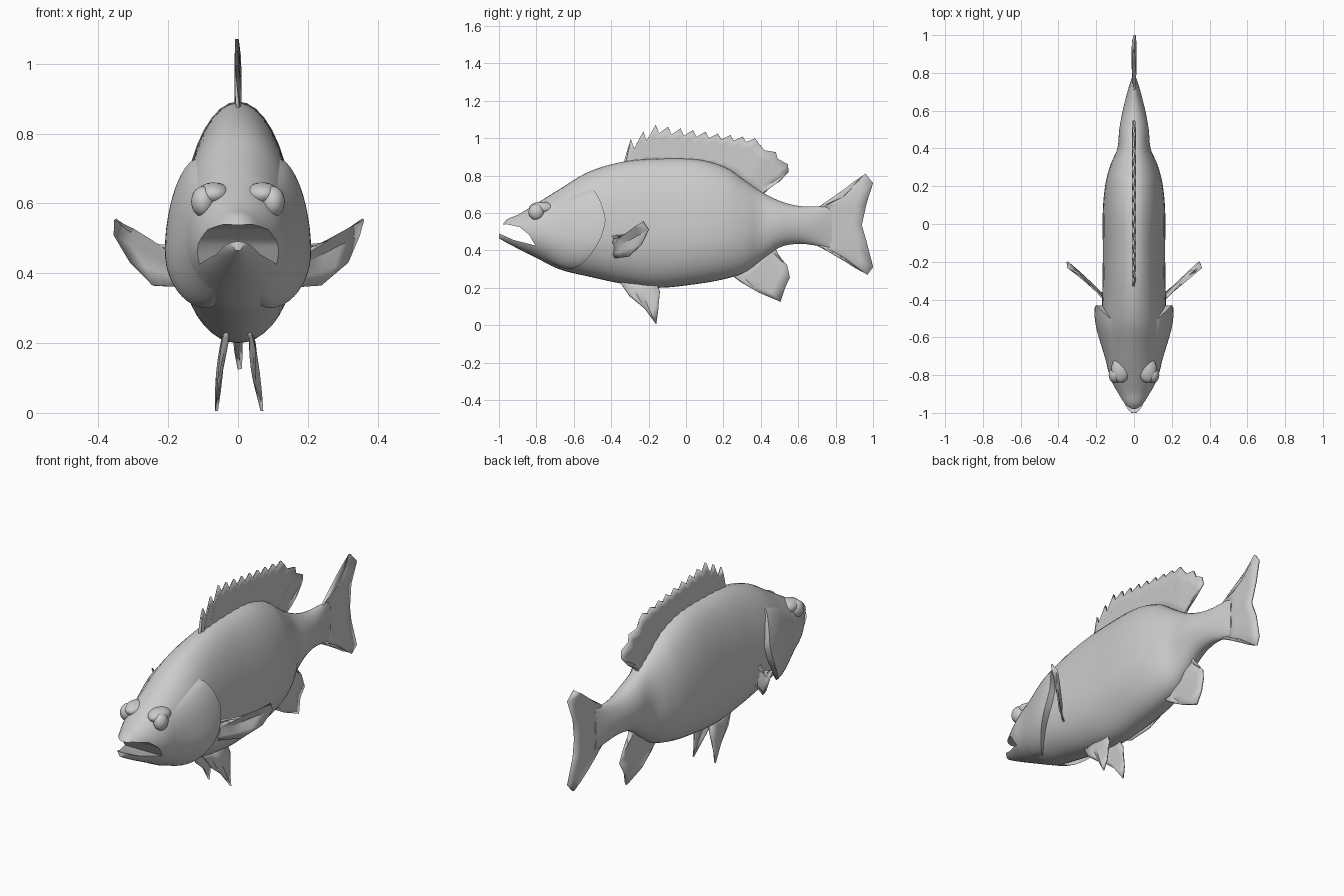
import bpy, bmesh, math
from mathutils import Vector

cube = bpy.data.objects.get("Cube")
if cube:
    bpy.data.objects.remove(cube, do_unlink=True)

grey = bpy.data.materials.new("plain grey")
grey.use_nodes = True
colour = (0.6, 0.6, 0.6, 1)
grey.diffuse_color = colour
grey.node_tree.nodes["Principled BSDF"].inputs["Base Color"].default_value = colour

# Body stations: y, top, bottom, half width, height share of the widest line
STATIONS = [
    (-1, .49, .465, .012, .5), (-.97, .555, .447, .045, .5),
    (-.9, .59, .41, .085, .5), (-.8, .65, .36, .13, .45),
    (-.68, .725, .3, .155, .42), (-.52, .82, .26, .17, .4),
    (-.33, .875, .22, .167, .38), (-.15, .89, .2, .165, .38),
    (.07, .885, .222, .165, .38), (.22, .84, .25, .15, .4),
    (.32, .77, .285, .122, .44), (.4, .715, .345, .088, .48),
    (.5, .665, .415, .078, .5), (.6, .638, .435, .06, .5),
    (.7, .635, .425, .035, .5), (.78, .64, .41, .01, .5),
]


def section(y):
    """Smoothly blended top, bottom, half width and widest height at y."""
    last = len(STATIONS) - 1
    i = 0
    while i < last - 1 and y > STATIONS[i + 1][0]:
        i += 1
    a, b = STATIONS[i], STATIONS[i + 1]
    before, after = STATIONS[max(i - 1, 0)], STATIONS[min(i + 2, last)]
    span = b[0] - a[0]
    u = (y - a[0]) / span
    out = []
    for k in range(1, 5):
        slope_a = (b[k] - before[k]) / (b[0] - before[0]) * span
        slope_b = (after[k] - a[k]) / (after[0] - a[0]) * span
        rise = b[k] - a[k]
        out.append(a[k] + u * slope_a + u * u * (3 * rise - 2 * slope_a - slope_b)
                   + u ** 3 * (slope_a + slope_b - 2 * rise))
    top, bottom, width, share = out
    return top, bottom, width, bottom + (top - bottom) * share


def skin(y, angle, lift=0):
    """Point on the body surface, raised outward by lift."""
    top, bottom, width, middle = section(y)
    c, s = math.cos(angle), math.sin(angle)
    reach = top - middle if s > 0 else middle - bottom
    return Vector(((width + lift) * c, y, middle + (reach + lift) * s))


def make_object(name, verts, faces, angle=40):
    mesh = bpy.data.meshes.new(name)
    mesh.from_pydata(verts, [], faces)
    bm = bmesh.new()
    bm.from_mesh(mesh)
    bmesh.ops.recalc_face_normals(bm, faces=bm.faces)
    bm.to_mesh(mesh)
    bm.free()
    mesh.materials.append(grey)
    obj = bpy.data.objects.new(name, mesh)
    bpy.context.collection.objects.link(obj)
    smooth(obj, angle)
    return obj


def smooth(obj, angle):
    bpy.ops.object.select_all(action='DESELECT')
    obj.select_set(True)
    bpy.context.view_layer.objects.active = obj
    bpy.ops.object.shade_smooth_by_angle(angle=math.radians(angle))


def grid_faces(rows, columns, closed=False):
    return [(r * columns + c, r * columns + (c + 1) % columns,
             (r + 1) * columns + (c + 1) % columns, (r + 1) * columns + c)
            for r in range(rows - 1) for c in range(columns if closed else columns - 1)]


# Body, with a wedge cut out for the open mouth
RINGS, SIDES = 90, 40
start, end = STATIONS[0][0], STATIONS[-1][0]
verts = [skin(start + (end - start) * r / (RINGS - 1), math.tau * c / SIDES)
         for r in range(RINGS) for c in range(SIDES)]
faces = grid_faces(RINGS, SIDES, True)
faces += [tuple(range(SIDES)), tuple(range((RINGS - 1) * SIDES, RINGS * SIDES))]
body = make_object("body", verts, faces)

wedge = [(-1.1, .53), (-.96, .54), (-.89, .525), (-.84, .485), (-.805, .425),
         (-.84, .435), (-.92, .455), (-1.01, .495), (-1.1, .51)]
n = len(wedge)
verts = [(x, y, z) for x in (-.3, .3) for y, z in wedge]
faces = grid_faces(2, n, True) + [tuple(range(n)), tuple(range(n, 2 * n))]
cutter = make_object("mouth_cutter", verts, faces)
cutter.hide_render = True
cut = body.modifiers.new("mouth", 'BOOLEAN')
cut.operation, cut.solver, cut.object = 'DIFFERENCE', 'EXACT', cutter
bpy.context.view_layer.objects.active = body
bpy.ops.object.modifier_apply(modifier=cut.name)
bpy.data.objects.remove(cutter, do_unlink=True)
smooth(body, 40)


# Gill covers flare away from the body and fold in at their rear rim
def gill_cover(name, side):
    rows, columns = 24, 18
    points = []
    for r in range(rows):
        v = r / (rows - 1)
        degrees = -66 + 112 * v
        rim = -.43 - .17 * (abs(degrees - 12) / 64) ** 1.3
        for c in range(columns + 1):
            u = min(c / (columns - 1), 1)
            lift = .042 * u * u * (3 - 2 * u) * math.sin(math.pi * v) ** .6 - .002
            y = -.78 + (rim + .78) * u
            if c == columns:
                lift, y = -.02, rim - .004
            p = skin(y, math.radians(degrees), lift)
            points.append((side * p.x, p.y, p.z))
    make_object(name, points, grid_faces(rows, columns + 1), 50)


# Fins: rays run from root points to tip points, rippled and given thickness
def fin(name, roots, tips, thickness=.01, ripple=.005, steps=5):
    points = []
    for i, (root, tip) in enumerate(zip(roots, tips)):
        root, tip = Vector(root), Vector(tip)
        for k in range(steps):
            p = root.lerp(tip, k / (steps - 1))
            p.x += ripple * (-1) ** i * math.sin(math.pi * k / steps)
            points.append(p)
    obj = make_object(name, points, grid_faces(len(roots), steps), 35)
    solid = obj.modifiers.new("thickness", 'SOLIDIFY')
    solid.thickness, solid.offset = thickness, 0
    return obj


def flat(pairs):
    return [(0, y, z) for y, z in pairs]


# Dorsal fin: a saw edge of spines, then a soft rounded lobe
SPINES = 11
roots, tips = [(-.33, .84)], [(-.325, .88)]
for i in range(SPINES):
    u = i / (SPINES - 1)
    y = -.295 + .665 * u
    crest = .995 + .08 * min(1, i / 2) - .09 * max(0, u - .15)
    for shift, drop in ((0, 0), (.018, .05 - .025 * u)):
        base = y + shift - .04 - .08 * u
        roots.append((base, section(base)[0] - .03))
        tips.append((y + shift, crest - drop))
for base, tip in zip((.31, .325, .34, .355, .37, .385, .4),
                     ((.42, .935), (.48, .925), (.49, .89), (.545, .86),
                      (.548, .82), (.5, .77), (.41, .715))):
    roots.append((base, section(base)[0] - .03))
    tips.append(tip)
fin("dorsal_fin", flat(roots), flat(tips))

# Tail fin
tail_roots = [(.68, .62), (.73, .63), (.74, .6), (.74, .57), (.74, .53),
              (.74, .49), (.74, .45), (.73, .42), (.68, .44)]
tail_tips = [(.84, .685), (.96, .81), (1, .76), (.965, .65), (.94, .535),
             (.965, .45), (1, .31), (.97, .27), (.84, .36)]
fin("tail_fin", flat(tail_roots), flat(tail_tips), .012, .008)

# Anal fin
anal_roots = [(.22, .29), (.26, .3), (.3, .32), (.35, .35), (.4, .39), (.43, .42), (.47, .43)]
anal_tips = [(.29, .235), (.39, .175), (.505, .125), (.53, .2), (.555, .255), (.54, .32), (.49, .37)]
fin("anal_fin", flat(anal_roots), flat(anal_tips), .012, .008)

# Paired parts
for label, side in (("left", 1), ("right", -1)):
    gill_cover(label + "_gill_cover", side)

    pectoral_roots = [(.15, -.41, .475), (.15, -.4, .455), (.15, -.4, .43),
                      (.15, -.39, .405), (.15, -.39, .38), (.15, -.38, .36)]
    pectoral_tips = [(.25, -.31, .485), (.3, -.25, .5), (.355, -.23, .555),
                     (.35, -.2, .51), (.31, -.24, .43), (.24, -.31, .365)]
    pelvic_roots = [(.03, -.36, .24), (.035, -.31, .24), (.04, -.26, .23),
                    (.04, -.21, .23), (.035, -.16, .23)]
    pelvic_tips = [(.045, -.3, .155), (.05, -.22, .09), (.065, -.16, .005),
                   (.058, -.15, .07), (.045, -.14, .18)]
    for part, base, edge in (("pectoral", pectoral_roots, pectoral_tips),
                             ("pelvic", pelvic_roots, pelvic_tips)):
        fin(f"{label}_{part}_fin", [(side * x, y, z) for x, y, z in base],
            [(side * x, y, z) for x, y, z in edge], .008, .006)

    # Bulging eye under a low brow
    for part, spot, size in (("eye", (.1, -.8, .605), (.034, .042, .044)),
                             ("brow", (.07, -.77, .625), (.05, .07, .035))):
        bpy.ops.mesh.primitive_uv_sphere_add(
            segments=24, ring_count=14, location=(side * spot[0], spot[1], spot[2]))
        ball = bpy.context.object
        ball.name = f"{label}_{part}"
        ball.scale = size
        ball.data.materials.append(grey)
        smooth(ball, 60)
